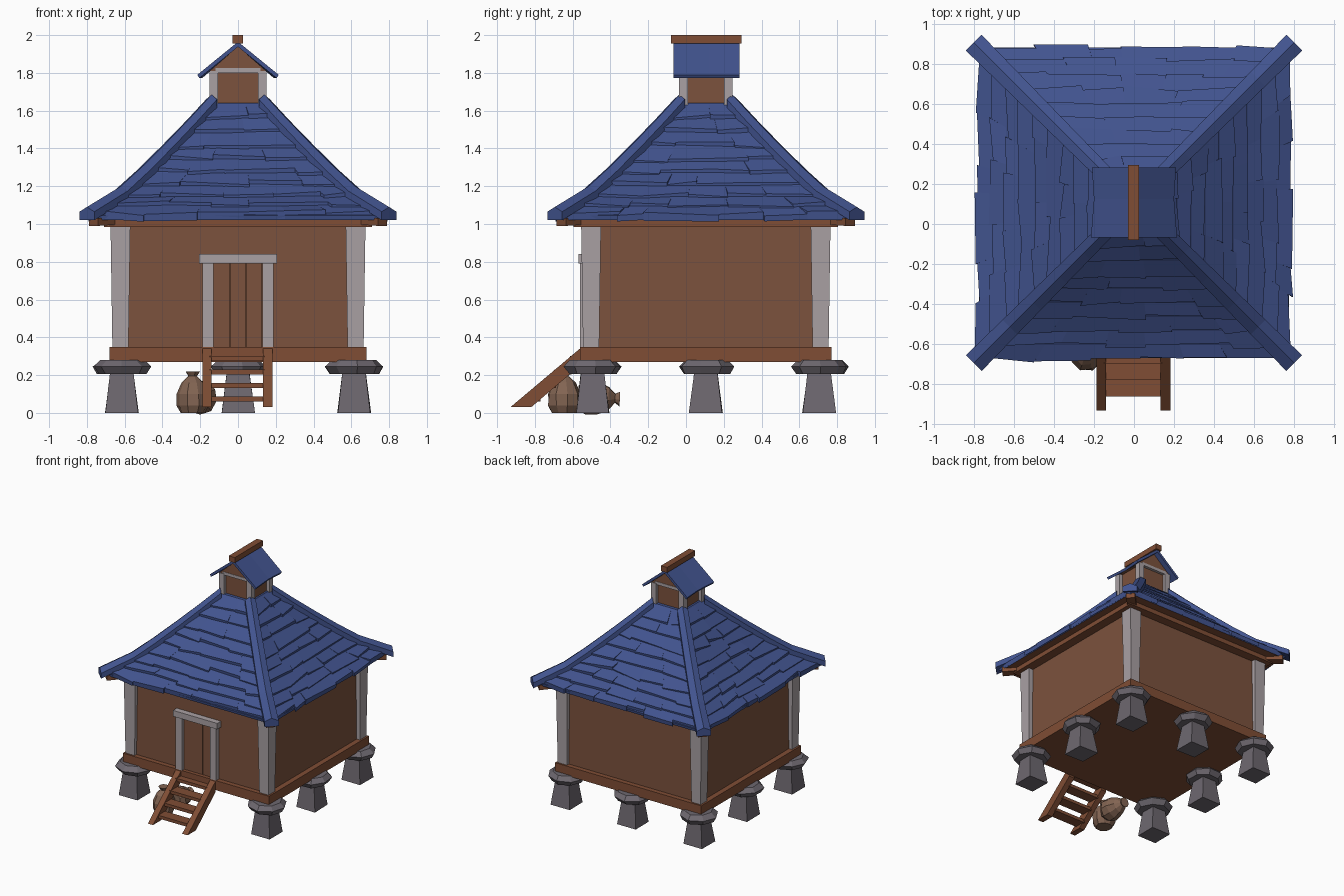
import bpy, bmesh, math, random
from mathutils import Vector, Matrix

if "Cube" in bpy.data.objects:
    bpy.data.objects.remove(bpy.data.objects["Cube"])

random.seed(4)
CY = 0.105  # the house sits slightly behind the origin


def material(name, rgb):
    m = bpy.data.materials.new(name)
    m.diffuse_color = (*rgb, 1)
    m.use_nodes = True
    m.node_tree.nodes["Principled BSDF"].inputs["Base Color"].default_value = m.diffuse_color
    return m


BLUE = material("blue shingle", (0.054, 0.088, 0.275))
WALL = material("brown plank", (0.200, 0.085, 0.047))
BEAM = material("warm timber", (0.215, 0.075, 0.035))
PALE = material("pale timber", (0.40, 0.355, 0.37))
STONE = material("grey stone", (0.155, 0.138, 0.160))
SACK = material("sackcloth", (0.225, 0.128, 0.085))


def finish(name, bm, *mats):
    bmesh.ops.recalc_face_normals(bm, faces=bm.faces)
    me = bpy.data.meshes.new(name)
    bm.to_mesh(me)
    bm.free()
    for m in mats:
        me.materials.append(m)
    ob = bpy.data.objects.new(name, me)
    bpy.context.collection.objects.link(ob)
    return ob


def loft(bm, rings):
    """Skin a list of equal-length point rings and cap both ends."""
    vs = [[bm.verts.new(p) for p in r] for r in rings]
    n = len(vs[0])
    for a, b in zip(vs, vs[1:]):
        for i in range(n):
            bm.faces.new((a[i], a[(i + 1) % n], b[(i + 1) % n], b[i]))
    return bm.faces.new(vs[0]), bm.faces.new(vs[-1])


def rect(x0, x1, y0, y1, z):
    return [(x0, y0, z), (x1, y0, z), (x1, y1, z), (x0, y1, z)]


def box(name, x, y, z, mat, flare=0.0):
    bm = bmesh.new()
    f = flare
    loft(bm, [rect(x[0], x[1], y[0], y[1], z[0]),
              rect(x[0] - f, x[1] + f, y[0] - f, y[1] + f, z[1])])
    return finish(name, bm, mat)


def ring(cx, cy, z, r, n, jit=0.0, turn=0.0):
    out = []
    for i in range(n):
        a = turn + math.tau * i / n
        k = r * (1 + random.uniform(-jit, jit))
        out.append((cx + k * math.cos(a), cy + k * math.sin(a), z))
    return out


# Stone piers: all around the edge except under the stairs
for ix in (-1, 0, 1):
    for iy in (-1, 0, 1):
        if ix == 0 and iy < 1:
            continue
        cx, cy = ix * 0.615, CY + iy * 0.6
        bm = bmesh.new()
        loft(bm, [ring(cx, cy, 0.0, 0.124, 4, 0.03, math.pi / 4),
                  ring(cx, cy, 0.22, 0.085, 4, 0.03, math.pi / 4)])
        t = random.random()
        loft(bm, [ring(cx, cy, 0.205, 0.125, 8, 0.06, t),
                  ring(cx, cy, 0.245, 0.15, 8, 0.05, t),
                  ring(cx, cy, 0.28, 0.115, 8, 0.06, t)])
        finish("stone_pier", bm, STONE)

# Floor, walls and wall plate
box("floor_frame", (-0.68, 0.68), (CY - 0.665, CY + 0.665), (0.27, 0.35), BEAM)
box("walls", (-0.635, 0.635), (CY - 0.625, CY + 0.625), (0.34, 1.03), WALL)
box("wall_plate", (-0.71, 0.71), (CY - 0.70, CY + 0.70), (0.985, 1.035), BEAM)
for sx in (-1, 1):
    for sy in (-1, 1):
        x = sorted((sx * 0.58, sx * 0.665))
        y = sorted((CY + sy * 0.565, CY + sy * 0.65))
        box("corner_post", x, y, (0.345, 1.0), PALE, 0.01)

# Door
for s in (-1, 1):
    box("door_post", sorted((s * 0.13, s * 0.188)), (-0.56, -0.51), (0.35, 0.795), PALE)
box("door_lintel", (-0.206, 0.206), (-0.57, -0.51), (0.79, 0.84), PALE)
for i in range(3):
    x0 = -0.13 + i * 0.087
    box("door_plank", (x0, x0 + 0.084), (-0.529, -0.51), (0.35, 0.79), WALL)

# Stairs: slanted side boards and treads
for x0, x1 in ((-0.188, -0.14), (0.132, 0.182)):
    side = [(-0.93, 0.03), (-0.82, 0.03), (-0.556, 0.255), (-0.556, 0.345)]
    bm = bmesh.new()
    loft(bm, [[(x, y, z) for y, z in side] for x in (x0, x1)])
    finish("stair_side", bm, BEAM)
for i in range(4):
    z, y = 0.06 + i * 0.072, -0.86 + i * 0.082
    box("stair_tread", (-0.15, 0.14), (y, y + 0.09), (z, z + 0.026), BEAM)


# Sacks: a standing tied one and a slumped one behind it
def sack(name, prof, place):
    bm = bmesh.new()
    loft(bm, [ring(0, 0, z, r, 9, 0.07, 0.2) for r, z in prof])
    bm.transform(place)
    finish(name, bm, SACK)


PROFILE = [(0.065, 0), (0.088, 0.04), (0.085, 0.10), (0.06, 0.16), (0.024, 0.195), (0.04, 0.22)]
sack("standing_sack", PROFILE, Matrix.Translation((-0.24, -0.645, 0)))
sack("slumped_sack", PROFILE, Matrix.Translation((-0.20, -0.57, 0.084)) @
     Matrix.Rotation(math.radians(-92), 4, 'X'))

# Main roof: concave pyramid, profile as (half width, height)
ROOF = [(0.14, 1.64), (0.25, 1.52), (0.37, 1.395), (0.50, 1.265), (0.62, 1.155), (0.775, 1.045)]


def roof_z(d):
    for (a, za), (b, zb) in zip(ROOF, ROOF[1:]):
        if d <= b or b == ROOF[-1][0]:
            return za + (zb - za) * (d - a) / (b - a)


bm = bmesh.new()
levels = ROOF + [(0.77, 1.022)]
_, under = loft(bm, [rect(-d, d, CY - d, CY + d, z) for d, z in levels])
under.material_index = 1
finish("roof_core", bm, BLUE, BEAM)

# Ragged shingle courses, overlapping downward
ROWS = 9
for k, side in enumerate(("front", "right", "back", "left")):
    bm = bmesh.new()
    turn = Matrix.Translation((0, CY, 0)) @ Matrix.Rotation(k * math.pi / 2, 4, 'Z')
    for r in range(ROWS):
        d0 = 0.15 + 0.63 * r / ROWS
        d1 = 0.15 + 0.63 * (r + 1) / ROWS
        n = 2 + r // 2
        cuts = [-1] + [-1 + 2 * (i + random.uniform(-0.3, 0.3)) / n for i in range(1, n)] + [1]
        for u0, u1 in zip(cuts, cuts[1:]):
            rings = []
            ends = [(u0, d1 + random.uniform(-0.012, 0.018), random.uniform(0.01, 0.028)),
                    (u1, d1 + random.uniform(-0.012, 0.018), random.uniform(0.01, 0.028))]
            for u, dl, lift in ends:
                zu, zl = roof_z(d0), roof_z(dl)
                rings.append([turn @ Vector(p) for p in (
                    (u * d0, -d0, zu + 0.004), (u * dl, -dl, zl + lift),
                    (u * dl, -dl + 0.004, zl - 0.018), (u * d0, -d0, zu - 0.02))])
            loft(bm, rings)
    finish("shingles_" + side, bm, BLUE)

# Hip ridges with timber rafter ends below
for sx in (-1, 1):
    for sy in (-1, 1):
        p = Vector((-sy, sx, 0)).normalized()
        bm, rings = bmesh.new(), []
        for d, z in ROOF[:-1] + [(0.80, 1.045)]:
            c = Vector((sx * d, CY + sy * d, z))
            w = 0.038 + 0.022 * d
            rings.append([c + p * o + Vector((0, 0, h)) for o, h in
                          ((-w, -0.025), (-w, 0.02), (0, 0.045), (w, 0.02), (w, -0.025))])
        loft(bm, rings)
        finish("hip_ridge", bm, BLUE)
        bm, rings = bmesh.new(), []
        for d, z in ((0.62, 1.0), (0.765, 0.99)):
            c = Vector((sx * d, CY + sy * d, z))
            rings.append([c + p * o + Vector((0, 0, h)) for o, h in
                          ((-0.035, 0), (-0.035, 0.04), (0.035, 0.04), (0.035, 0))])
        loft(bm, rings)
        finish("hip_rafter_end", bm, BEAM)

# Roof lantern: panelled box with pale posts and rails
box("lantern_walls", (-0.125, 0.125), (CY - 0.115, CY + 0.115), (1.60, 1.82), WALL)
for sx in (-1, 1):
    for sy in (-1, 1):
        box("lantern_post", sorted((sx * 0.105, sx * 0.152)),
            sorted((CY + sy * 0.095, CY + sy * 0.142)), (1.61, 1.81), PALE)
for sy in (-1, 1):
    y = sorted((CY + sy * 0.11, CY + sy * 0.138))
    box("lantern_rail", (-0.12, 0.12), y, (1.80, 1.825), PALE)
bm = bmesh.new()
loft(bm, [[(-0.15, y, 1.81), (0.15, y, 1.81), (0, y, 1.94)] for y in (CY - 0.135, CY + 0.135)])
finish("lantern_gable", bm, WALL)

# Lantern roof slabs and ridge beam
for s in (-1, 1):
    bm = bmesh.new()
    loft(bm, [[(0, y, 1.965), (s * (0.20 + j), y, 1.79), (s * (0.19 + j), y, 1.772), (0, y, 1.938)]
              for y, j in ((CY - 0.172, 0.015), (CY + 0.02, 0.0), (CY + 0.178, 0.01))])
    finish("lantern_roof", bm, BLUE)
box("lantern_ridge", (-0.03, 0.026), (-0.08, 0.295), (1.955, 2.0), BEAM)
